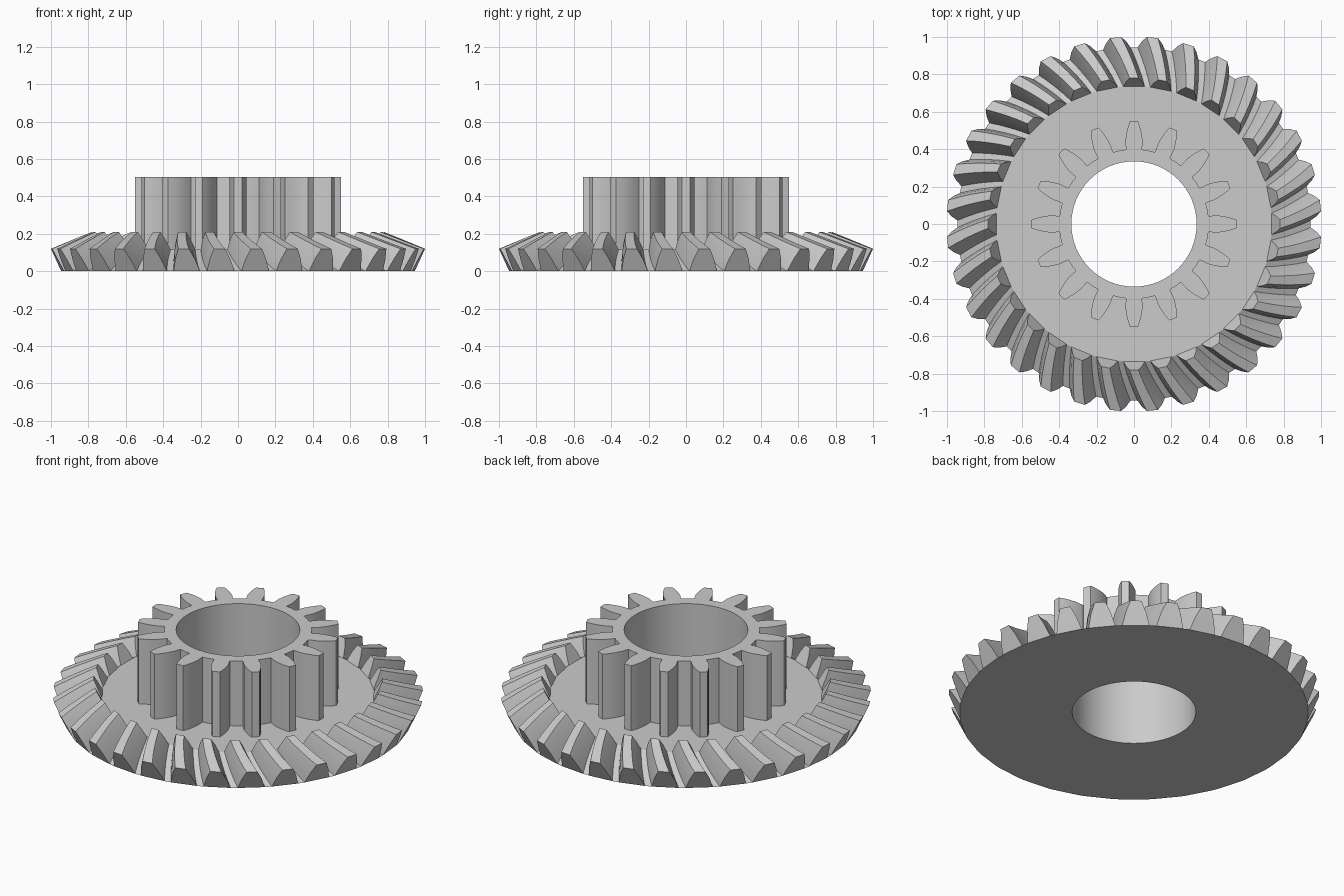
import bpy, bmesh, math
from mathutils import Vector

cube = bpy.data.objects.get("Cube")
if cube:
    bpy.data.objects.remove(cube)

BORE, PLATE_Z, TOP_Z = 0.335, 0.117, 0.505
APEX_Z, INNER_SCALE = 0.53, 0.78
SEGMENTS = 64

grey = bpy.data.materials.new("light grey")
grey.use_nodes = True
colour = (0.6, 0.6, 0.6, 1)
grey.diffuse_color = colour
grey.node_tree.nodes["Principled BSDF"].inputs["Base Color"].default_value = colour


def polar(r, a, z):
    return Vector((r * math.cos(a), r * math.sin(a), z))


def ring(bm, r, z):
    return [bm.verts.new(polar(r, math.tau * i / SEGMENTS, z)) for i in range(SEGMENTS)]


def finish(bm, name):
    bmesh.ops.recalc_face_normals(bm, faces=bm.faces)
    mesh = bpy.data.meshes.new(name)
    bm.to_mesh(mesh)
    bm.free()
    mesh.materials.append(grey)
    obj = bpy.data.objects.new(name, mesh)
    bpy.context.collection.objects.link(obj)
    bpy.ops.object.select_all(action='DESELECT')
    obj.select_set(True)
    bpy.context.view_layer.objects.active = obj
    bpy.ops.object.shade_smooth_by_angle(angle=math.radians(15))


def bevel_gear(teeth=32, steps=4):
    bm = bmesh.new()
    pitch = math.tau / teeth
    # half angle and height fraction up the tooth, mirrored about its centre
    side = [(0.078, 0), (0.056, 0.55), (0.030, 1)]
    profile = [(-h, t) for h, t in side] + [(h, t) for h, t in reversed(side)]
    # each layer shrinks towards the cone apex while twisting half a pitch
    layers = []
    for s in range(steps + 1):
        f = s / steps
        k = 1 + (INNER_SCALE - 1) * f
        layers.append([[bm.verts.new(polar((0.945 + 0.057 * t) * k,
                                           (i + (1 - f) / 2) * pitch + h,
                                           APEX_Z + (0.12 * t - APEX_Z) * k))
                        for h, t in profile] for i in range(teeth)])
    # flanks, tips and gullets
    for low, high in zip(layers, layers[1:]):
        a, b = sum(low, []), sum(high, [])
        for i in range(len(a)):
            j = (i + 1) % len(a)
            bm.faces.new((a[i], a[j], b[j], b[i]))
    # tooth ends
    for layer in (layers[0], layers[-1]):
        for tooth in layer:
            bm.faces.new(tooth)
    # flat underside, plate and bore wall
    bores = []
    for layer, z, shift in ((layers[0], 0, 0), (layers[-1], PLATE_Z, 1)):
        hole = ring(bm, BORE, z)
        bores.append(hole)
        rim = [v for tooth in layer for v in (tooth[0], tooth[-1])]
        for i in range(SEGMENTS):
            j = (i + 1) % SEGMENTS
            bm.faces.new((rim[i], rim[j], hole[(j - shift) % SEGMENTS], hole[i - shift]))
    low, high = bores
    for i in range(SEGMENTS):
        j = (i + 1) % SEGMENTS
        bm.faces.new((low[i], low[j], high[j], high[i]))
    finish(bm, "bevel_gear")


def spur_gear(teeth=16):
    bm = bmesh.new()
    pitch = math.tau / teeth
    # radius and half width from root to tip
    side = [(0.40, 0.043), (0.45, 0.046), (0.49, 0.040), (0.525, 0.031), (0.55, 0.021)]
    hole = ring(bm, BORE, PLATE_Z)
    rim = []
    for i in range(teeth):
        a = i * pitch
        right = [bm.verts.new(polar(r, a - w / r, PLATE_Z)) for r, w in side]
        left = [bm.verts.new(polar(r, a + w / r, PLATE_Z)) for r, w in side]
        centre = bm.verts.new(polar(0.40, a, PLATE_Z))
        gullet = bm.verts.new(polar(0.40, a + pitch / 2, PLATE_Z))
        bm.faces.new(right + left[::-1] + [centre])
        rim += [right[0], centre, left[0], gullet]
    for i in range(SEGMENTS):
        j = (i + 1) % SEGMENTS
        bm.faces.new((rim[i], rim[j], hole[i], hole[i - 1]))
    # raise the flat outline into a solid
    base = bm.faces[:]
    out = bmesh.ops.extrude_face_region(bm, geom=base, use_keep_orig=True)
    verts = [g for g in out["geom"] if isinstance(g, bmesh.types.BMVert)]
    bmesh.ops.translate(bm, verts=verts, vec=(0, 0, TOP_Z - PLATE_Z))
    finish(bm, "spur_gear")


bevel_gear()
spur_gear()
